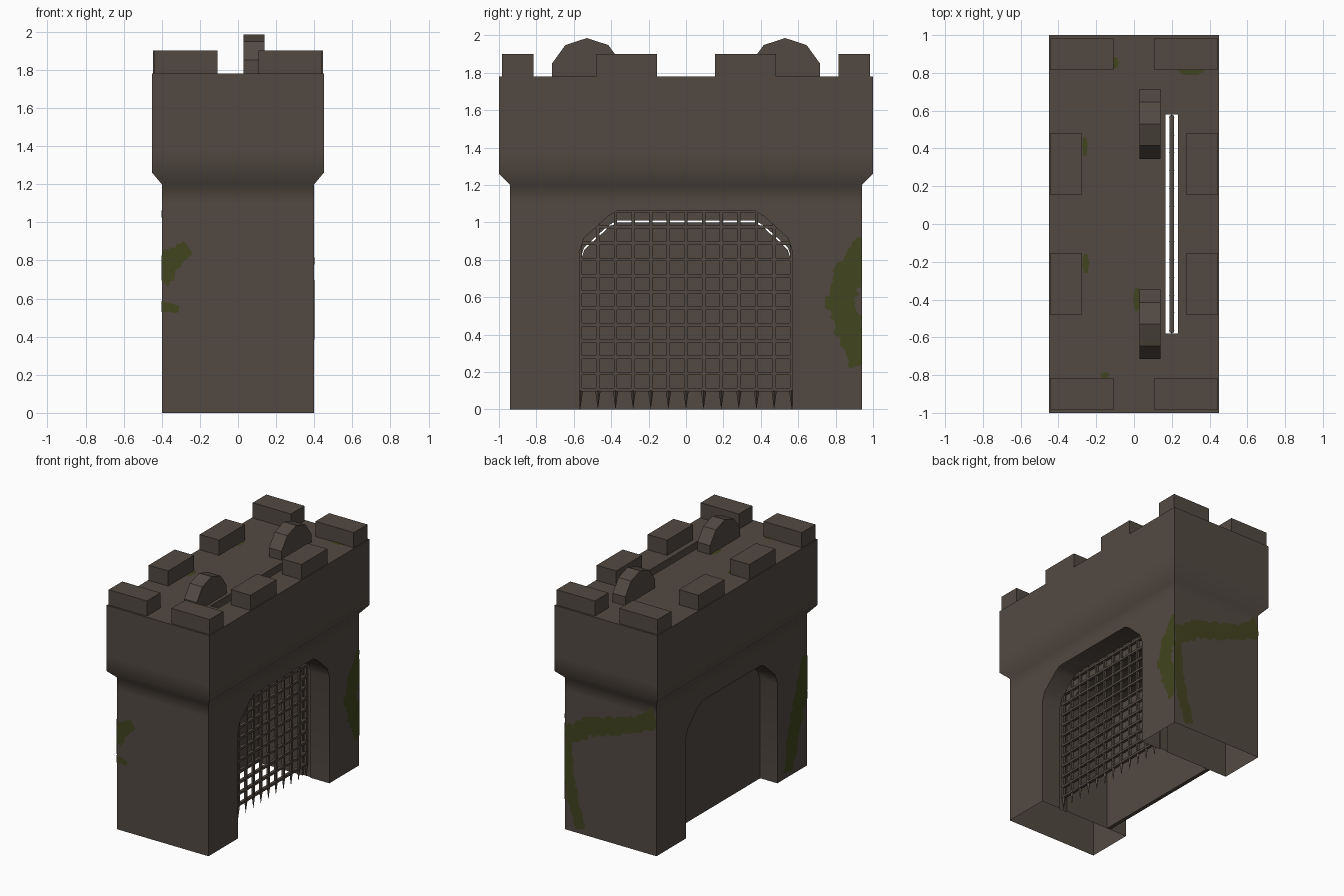
import bpy, bmesh, math, random
from mathutils import Vector

random.seed(4)
cube = bpy.data.objects.get("Cube")
if cube:
    bpy.data.objects.remove(cube, do_unlink=True)


def material(name, rgb):
    m = bpy.data.materials.new(name)
    m.use_nodes = True
    m.diffuse_color = (*rgb, 1)
    bsdf = m.node_tree.nodes["Principled BSDF"]
    bsdf.inputs["Base Color"].default_value = (*rgb, 1)
    bsdf.inputs["Roughness"].default_value = 0.9
    return m


STONE = material("dark stone", (0.084, 0.067, 0.055))
MOSS = material("moss green", (0.054, 0.058, 0.014))


def finish(name, bm, mat=STONE, recalc=True):
    if recalc:
        bmesh.ops.recalc_face_normals(bm, faces=bm.faces)
    mesh = bpy.data.meshes.new(name)
    bm.to_mesh(mesh)
    bm.free()
    mesh.materials.append(mat)
    obj = bpy.data.objects.new(name, mesh)
    bpy.context.collection.objects.link(obj)
    return obj


def add_box(bm, lo, hi):
    lo, hi = Vector(lo), Vector(hi)
    verts = bmesh.ops.create_cube(bm, size=1)["verts"]
    for v in verts:
        v.co = (lo + hi) / 2 + v.co * (hi - lo)


def box(name, lo, hi):
    bm = bmesh.new()
    add_box(bm, lo, hi)
    return finish(name, bm)


def prism(name, profile, x0, x1):
    """Extrude a (y, z) outline along x."""
    bm = bmesh.new()
    face = bm.faces.new([bm.verts.new((x0, y, z)) for y, z in profile])
    ext = bmesh.ops.extrude_face_region(bm, geom=[face])["geom"]
    bmesh.ops.translate(bm, vec=(x1 - x0, 0, 0),
                        verts=[g for g in ext if isinstance(g, bmesh.types.BMVert)])
    return finish(name, bm)


def arch_half(width, top, bottom):
    """Right half of the gate outline, from the foot up to the crown."""
    return [(width, bottom), (width, top - 0.22), (width - 0.025, top - 0.145),
            (width - 0.15, top - 0.03), (width - 0.2, top)]


def arch(width, top, bottom=-0.1):
    half = arch_half(width, top, bottom)
    return half + [(-y, z) for y, z in reversed(half)]


# Gatehouse walls: stacked rectangular rings that flare into the parapet
rings = [(0.4, 0.94, 0), (0.4, 0.94, 1.1), (0.4, 0.94, 1.2),
         (0.45, 1.0, 1.26), (0.45, 1.0, 1.38), (0.45, 1.0, 1.78)]
bm = bmesh.new()
loops = [[bm.verts.new((sx * x, sy * y, z)) for sx, sy in ((-1, -1), (1, -1), (1, 1), (-1, 1))]
         for x, y, z in rings]
for a, b in zip(loops, loops[1:]):
    for i in range(4):
        j = (i + 1) % 4
        bm.faces.new((a[i], a[j], b[j], b[i]))
bm.faces.new(loops[0])
bm.faces.new(loops[-1])
walls = finish("gatehouse_walls", bm)

# Passage and portcullis slot are cut out
cutters = [prism("front_arch_cutter", arch(0.57, 1.06), 0.2, 0.6),
           prism("rear_arch_cutter", arch(0.57, 1.01), -0.6, 0.21),
           box("slot_cutter", (0.166, -0.58, -0.2), (0.234, 0.58, 2))]
for c in cutters:
    c.hide_render = True
    mod = walls.modifiers.new(c.name, 'BOOLEAN')
    mod.operation, mod.solver, mod.object = 'DIFFERENCE', 'EXACT', c
graph = bpy.context.evaluated_depsgraph_get()
cut_mesh = bpy.data.meshes.new_from_object(walls.evaluated_get(graph))
walls.modifiers.clear()
walls.data = cut_mesh
for c in cutters:
    bpy.data.objects.remove(c, do_unlink=True)

# Pillars are open underneath
bm = bmesh.new()
bm.from_mesh(cut_mesh)
under = [f for f in bm.faces if all(abs(v.co.z) < 0.001 for v in f.verts)]
bmesh.ops.delete(bm, geom=under, context='FACES')
bm.to_mesh(cut_mesh)
bm.free()
bpy.ops.object.select_all(action='DESELECT')
walls.select_set(True)
bpy.context.view_layer.objects.active = walls
bpy.ops.object.shade_smooth_by_angle(angle=math.radians(46))

# Merlons around the roof and the two half wheels of the winch
for sy, end in ((-1, "front"), (1, "back")):
    for sx, side in ((-1, "right"), (1, "left")):
        for kind, x, y, wx, wy in (("corner", 0.275, 0.9, 0.167, 0.085),
                                   ("side", 0.36, 0.318, 0.085, 0.162)):
            box(f"{end}_{side}_{kind}_merlon", (sx * x - wx, sy * y - wy, 1.77),
                (sx * x + wx, sy * y + wy, 1.9))
    wheel = [(sy * 0.53 + 0.195 * math.cos(math.radians(a)), 1.79 + 0.195 * math.sin(math.radians(a)))
             for a in range(18, 163, 36)]
    wheel = [(wheel[0][0], 1.77)] + wheel + [(wheel[-1][0], 1.77)]
    prism(f"{end}_winch_wheel", wheel, 0.03, 0.14)

# Pair of closed doors
for s, side in ((-1, "front"), (1, "back")):
    half = [(s * y, z) for y, z in arch_half(0.569, 0.998, 0)]
    prism(f"{side}_door", half + [(s * 0.001, 0.998), (s * 0.001, 0)], -0.25, -0.22)

# Portcullis: crossed bars with pointed feet
bm = bmesh.new()
bar = 0.009
for i in range(13):
    y = (i - 6) * 0.0942
    add_box(bm, (0.2 - bar, y - bar, 0.1), (0.2 + bar, y + bar, 1.15))
    spike = bmesh.ops.create_cone(bm, segments=4, radius1=0, radius2=bar * 1.6, depth=0.1)["verts"]
    for v in spike:
        v.co += Vector((0.2, y, 0.05))
for i in range(13):
    z = 0.105 + i * 0.087
    add_box(bm, (0.2 - bar * 1.3, -0.575, z - bar), (0.2 + bar * 1.3, 0.575, z + bar))
finish("portcullis", bm)


def moss(name, place, path, limit):
    """Ragged strip along (u, v, half width) points on a wall plane."""
    bm = bmesh.new()
    pairs = []
    steps = 9
    for (u0, v0, w0), (u1, v1, w1) in zip(path, path[1:]):
        side = Vector((v0 - v1, u1 - u0)).normalized()
        for k in range(steps + 1):
            t = k / steps
            mid = Vector((u0 + (u1 - u0) * t, v0 + (v1 - v0) * t))
            w = w0 + (w1 - w0) * t
            pair = []
            for s in (-1, 1):
                p = mid + side * s * w * random.uniform(0.8, 1.2)
                pair.append(bm.verts.new(place(max(-limit, min(limit, p.x)), p.y)))
            if k or not pairs:
                pairs.append(pair)
    for a, b in zip(pairs, pairs[1:]):
        bm.faces.new((a[0], a[1], b[1], b[0]))
    finish(name, bm, MOSS, recalc=False)


def on_front(u, v): return (u, -0.943, v)
def on_back(u, v): return (u, 0.943, v)
def on_left(u, v): return (0.403, u, v)
def on_right(u, v): return (-0.403, u, v)
def on_roof(u, v): return (u, v, 1.783)


# Moss on the walls
moss("front_moss_upper", on_front, [(-0.41, 0.68, 0.05), (-0.36, 0.8, 0.06), (-0.26, 0.87, 0.035)], 0.402)
moss("front_moss_lower", on_front, [(-0.41, 0.56, 0.03), (-0.31, 0.545, 0.02)], 0.402)
moss("left_moss", on_left, [(0.93, 0.92, 0.015), (0.87, 0.74, 0.07), (0.83, 0.58, 0.08),
                            (0.87, 0.42, 0.07), (0.92, 0.23, 0.04)], 0.942)
moss("left_moss_edge", on_left, [(0.92, 0.82, 0.03), (0.93, 0.65, 0.03)], 0.942)
moss("back_moss_band", on_back, [(0.41, 0.72, 0.07), (0.2, 0.86, 0.07), (0, 0.92, 0.07),
                                 (-0.25, 1.0, 0.06), (-0.41, 1.11, 0.08)], 0.402)
moss("back_moss_trail", on_back, [(0.39, 0.7, 0.05), (0.37, 0.45, 0.05), (0.33, 0.25, 0.05),
                                  (0.26, 0.04, 0.04)], 0.402)
moss("right_moss", on_right, [(-0.93, 0.88, 0.05), (-0.87, 0.62, 0.08), (-0.78, 0.35, 0.08),
                              (-0.7, 0.04, 0.06)], 0.942)

# Small tufts of moss on the roof
for i, (x, y, dx, dy) in enumerate([(-0.1, 0.855, 0.02, 0.03), (0.3, 0.81, 0.07, 0.02),
                                    (-0.26, 0.41, 0.015, 0.05), (-0.255, -0.21, 0.02, 0.05),
                                    (0.015, -0.4, 0.02, 0.06), (-0.155, -0.8, 0.025, 0.015)]):
    moss(f"roof_moss_{i + 1}", on_roof, [(x, y - dy, dx * 0.5), (x, y, dx), (x, y + dy, dx * 0.5)], 0.44)
